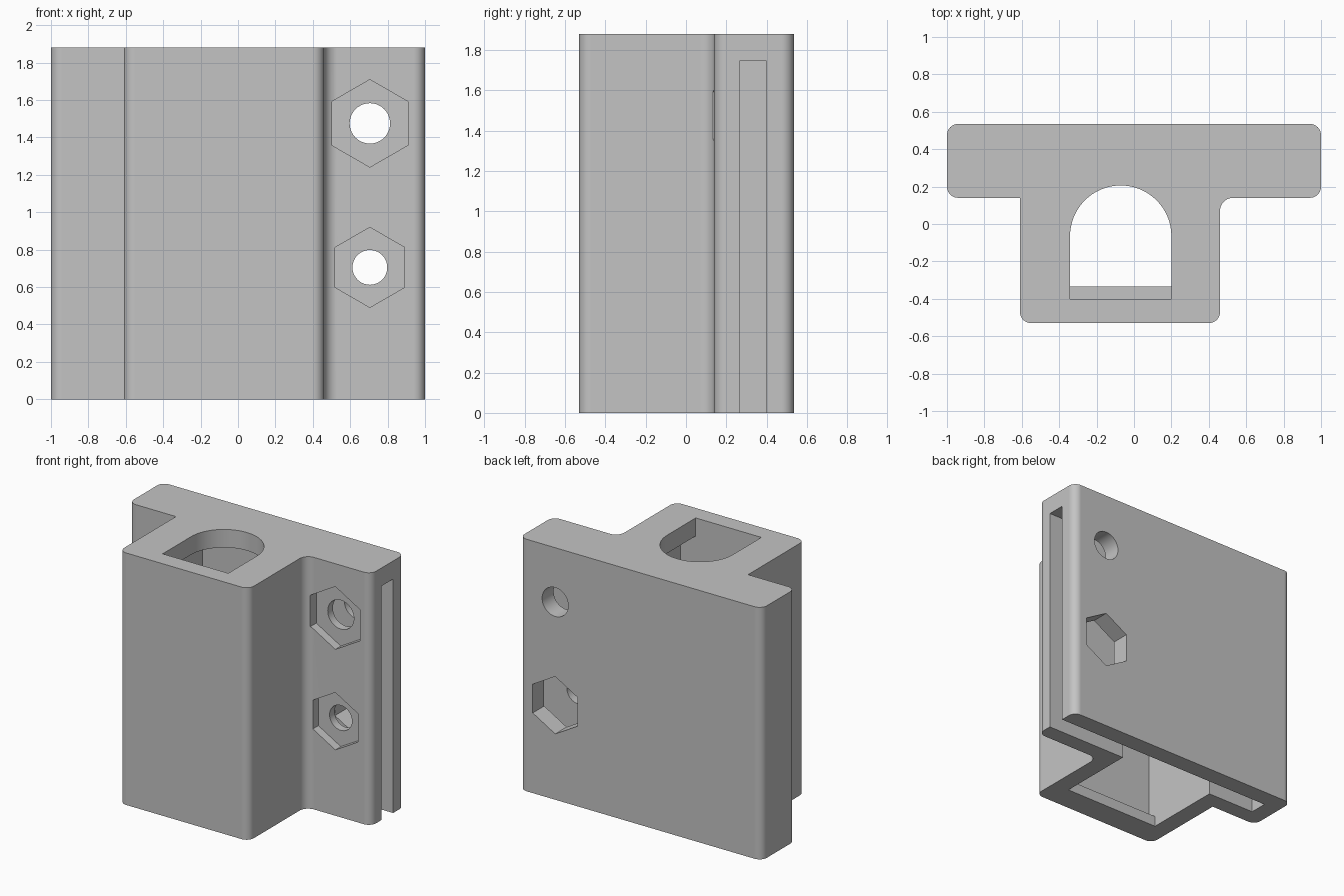
import bpy, bmesh, math
from mathutils import Vector

cube = bpy.data.objects.get("Cube")
if cube:
    bpy.data.objects.remove(cube, do_unlink=True)

HEIGHT, ROOF = 1.88, 1.745

grey = bpy.data.materials.new("light_grey")
grey.use_nodes = True
grey.diffuse_color = (0.55, 0.55, 0.55, 1)
grey.node_tree.nodes["Principled BSDF"].inputs["Base Color"].default_value = (0.55, 0.55, 0.55, 1)


def prism(name, points, axis, low, high):
    """Extrude a 2D outline along x, y or z between low and high."""
    place = {"x": lambda u, v, w: (w, u, v),
             "y": lambda u, v, w: (u, w, v),
             "z": lambda u, v, w: (u, v, w)}[axis]
    bm = bmesh.new()
    ends = [[bm.verts.new(place(u, v, w)) for u, v in points] for w in (low, high)]
    bm.faces.new(ends[0])
    bm.faces.new(ends[1])
    count = len(points)
    for i in range(count):
        j = (i + 1) % count
        bm.faces.new((ends[0][i], ends[0][j], ends[1][j], ends[1][i]))
    bmesh.ops.recalc_face_normals(bm, faces=bm.faces)
    mesh = bpy.data.meshes.new(name)
    bm.to_mesh(mesh)
    bm.free()
    mesh.materials.append(grey)
    obj = bpy.data.objects.new(name, mesh)
    bpy.context.collection.objects.link(obj)
    return obj


def rectangle(u0, v0, u1, v1):
    return [(u0, v0), (u1, v0), (u1, v1), (u0, v1)]


def ring(u, v, radius, sides, start=90, sweep=360):
    steps = sides if sweep == 360 else sides + 1
    angles = [math.radians(start + sweep * i / sides) for i in range(steps)]
    return [(u + radius * math.cos(a), v + radius * math.sin(a)) for a in angles]


def rounded(corners, steps=10):
    """Round the right-angled corners of an outline, given as (x, y, radius)."""
    out = []
    for i, (x, y, r) in enumerate(corners):
        here = Vector((x, y))
        if not r:
            out.append((x, y))
            continue
        a = (Vector(corners[i - 1][:2]) - here).normalized() * r
        b = (Vector(corners[(i + 1) % len(corners)][:2]) - here).normalized() * r
        for k in range(steps + 1):
            t = math.pi / 2 * k / steps
            out.append(tuple(here + a * (1 - math.sin(t)) + b * (1 - math.cos(t))))
    return out


def cut(body, cutter):
    mod = body.modifiers.new("cut", "BOOLEAN")
    mod.operation = "DIFFERENCE"
    mod.solver = "EXACT"
    mod.object = cutter
    bpy.context.view_layer.objects.active = body
    bpy.ops.object.modifier_apply(modifier=mod.name)
    bpy.data.objects.remove(cutter, do_unlink=True)


# T-shaped housing
R = 0.06
body = prism("bracket_housing", rounded([
    (-0.61, -0.53, R), (0.46, -0.53, R), (0.46, 0.14, 0.07), (1, 0.14, R),
    (1, 0.535, R), (-1, 0.535, R), (-1, 0.14, R), (-0.61, 0.14, 0)]), "z", 0, HEIGHT)

# Plate slot, open at the bottom and at the +x end
cut(body, prism("slot", rectangle(-0.87, 0.265, 1.2, 0.40), "z", -0.2, ROOF))

# Stem cavity, with a small retaining lip left at the bottom front
cut(body, prism("cavity", [(-0.335, -0.2), (0.33, -0.2), (0.33, ROOF), (-0.40, ROOF),
                           (-0.40, 0.08), (-0.335, 0.08)], "x", -0.475, 0.325))

# Arched opening in the roof
arch = [(-0.342, -0.40), (0.2, -0.40)] + ring(-0.071, -0.065, 0.271, 32, 0, 180)
cut(body, prism("arch_opening", arch, "z", 1.6, 2.1))

# Bolt holes, with hexagonal nut pockets in the front wall
for z, hole, nut in ((1.475, 0.108, 0.234), (0.705, 0.093, 0.214)):
    cut(body, prism("bolt_hole", ring(0.705, z, hole, 40), "y", 0, 0.8))
    cut(body, prism("nut_pocket", ring(0.705, z, nut, 6), "y", 0, 0.205))

# Hexagonal opening through the back wall
cut(body, prism("back_hex_opening", ring(0.705, 0.705, 0.214, 6), "y", 0.33, 0.8))

# Smooth rounded edges, flat faces
bpy.ops.object.select_all(action="DESELECT")
body.select_set(True)
bpy.context.view_layer.objects.active = body
bpy.ops.object.shade_smooth_by_angle(angle=math.radians(30))
flatten = body.modifiers.new("flat_faces", "WEIGHTED_NORMAL")
flatten.keep_sharp = True
